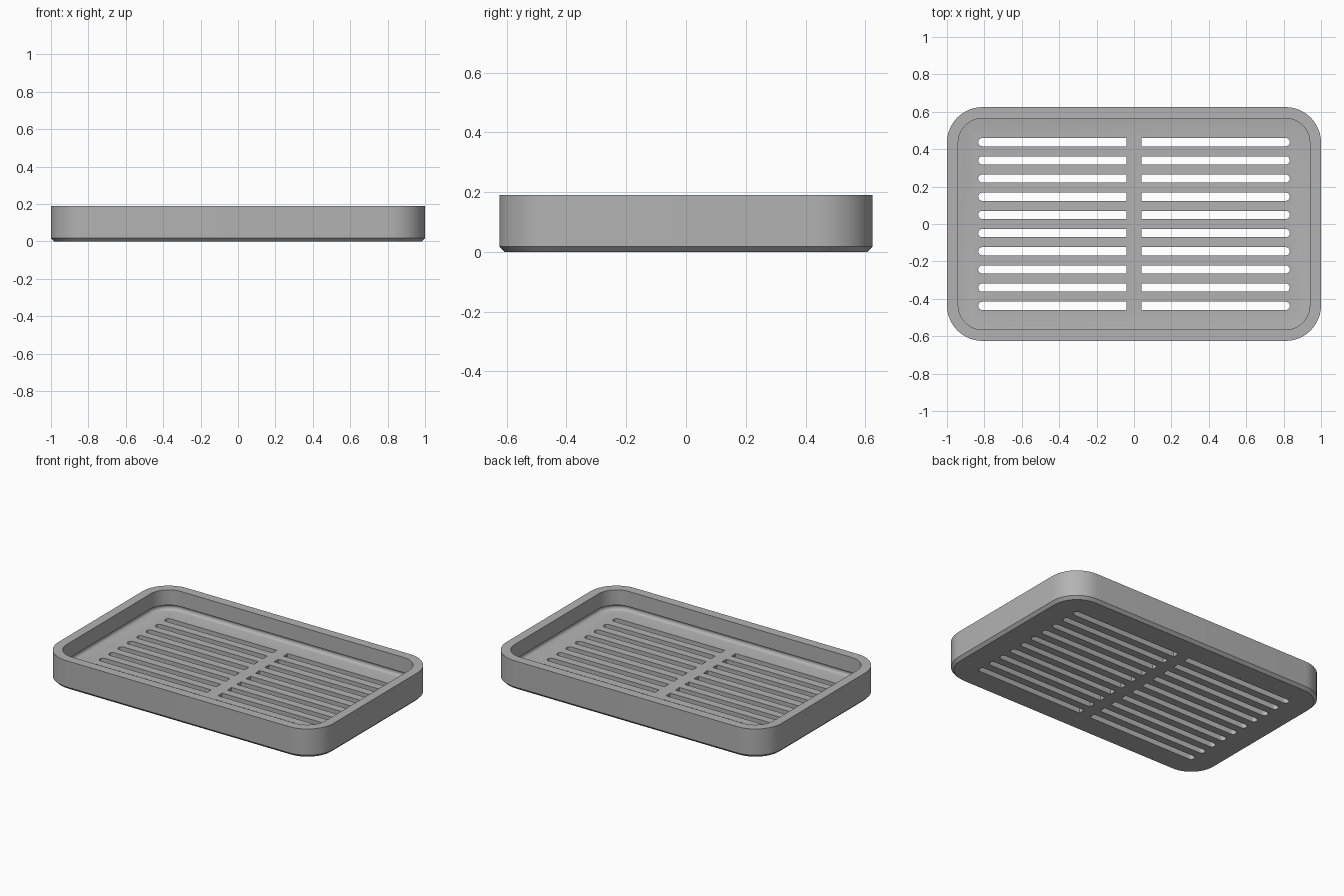
import bpy, bmesh
from math import sin, cos, pi, radians

HALF_X, HALF_Y, HEIGHT, RADIUS = 1.0, 0.625, 0.19, 0.19
WALL, FLOOR, CHAMFER, GROOVE = 0.06, 0.05, 0.018, 0.02

if "Cube" in bpy.data.objects:
    bpy.data.objects.remove(bpy.data.objects["Cube"])

grey = bpy.data.materials.new("matte grey")
grey.use_nodes = True
colour = (0.45, 0.45, 0.45, 1)
grey.diffuse_color = colour
grey.node_tree.nodes["Principled BSDF"].inputs["Base Color"].default_value = colour


def make_object(name, bm):
    bmesh.ops.recalc_face_normals(bm, faces=bm.faces)
    mesh = bpy.data.meshes.new(name)
    bm.to_mesh(mesh)
    bm.free()
    mesh.materials.append(grey)
    ob = bpy.data.objects.new(name, mesh)
    bpy.context.collection.objects.link(ob)
    return ob


def rounded_outline(inset, steps=12):
    """Points of the tray outline, moved inwards by inset."""
    r = RADIUS - inset
    points = []
    for quarter, (sx, sy) in enumerate([(1, 1), (-1, 1), (-1, -1), (1, -1)]):
        for i in range(steps + 1):
            a = (quarter + i / steps) * pi / 2
            points.append((sx * (HALF_X - RADIUS) + r * cos(a),
                           sy * (HALF_Y - RADIUS) + r * sin(a)))
    return points


def loft(bm, rings):
    """Skin a stack of closed rings and cap both ends."""
    rings = [[bm.verts.new(p) for p in ring] for ring in rings]
    for a, b in zip(rings, rings[1:]):
        for i in range(len(a)):
            j = (i + 1) % len(a)
            bm.faces.new((a[i], a[j], b[j], b[i]))
    bm.faces.new(rings[0])
    bm.faces.new(rings[-1])


# Tray: chamfered foot, wall, rim, and a round groove where wall meets floor
section = [(CHAMFER, 0), (0, CHAMFER), (0, HEIGHT), (WALL, HEIGHT)]
for i in range(9):
    a = pi * i / 8
    section.append((WALL - GROOVE * sin(a), FLOOR + GROOVE + GROOVE * cos(a)))
bm = bmesh.new()
loft(bm, [[(x, y, z) for x, y in rounded_outline(inset)] for inset, z in section])
tray = make_object("tray", bm)

# Drain slots: square beside the middle rib, round at the outer ends
ROWS, PITCH, SLOT_R, RIB, SLOT_END = 10, 0.0972, 0.022, 0.04, 0.833
bm = bmesh.new()
for side in (-1, 1):
    for row in range(ROWS):
        y0 = (row - (ROWS - 1) / 2) * PITCH
        outline = [(RIB, -SLOT_R), (RIB, SLOT_R)]
        for i in range(11):
            a = pi / 2 - pi * i / 10
            outline.append((SLOT_END - SLOT_R + SLOT_R * cos(a), SLOT_R * sin(a)))
        loft(bm, [[(side * x, y0 + y, z) for x, y in outline]
                  for z in (-0.05, FLOOR + 0.05)])
cutter = make_object("slot_cutter", bm)
cutter.hide_render = True

cut = tray.modifiers.new("drain slots", 'BOOLEAN')
cut.operation = 'DIFFERENCE'
cut.solver = 'EXACT'
cut.object = cutter
bpy.ops.object.select_all(action='DESELECT')
tray.select_set(True)
bpy.context.view_layer.objects.active = tray
bpy.ops.object.modifier_apply(modifier=cut.name)
bpy.data.objects.remove(cutter)
bpy.ops.object.shade_smooth_by_angle(angle=radians(30))
